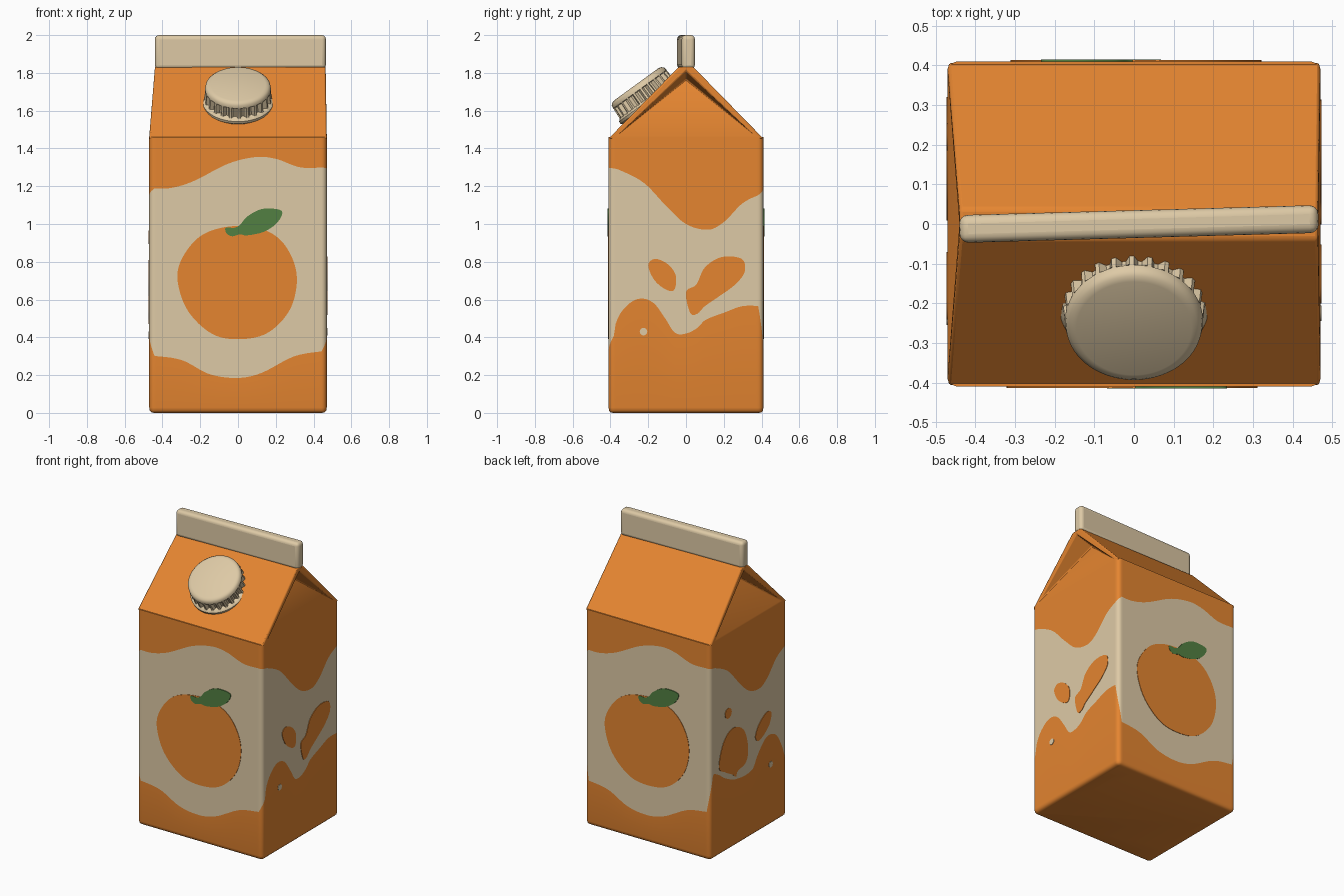
import bpy, bmesh, math
from mathutils import Matrix, Vector

if "Cube" in bpy.data.objects:
    bpy.data.objects.remove(bpy.data.objects["Cube"])

W, D, H, R = 0.47, 0.41, 1.46, 0.028      # half width, half depth, wall height, corner radius


def material(name, rgb):
    m = bpy.data.materials.new(name)
    m.diffuse_color = (*rgb, 1)
    m.use_nodes = True
    m.node_tree.nodes["Principled BSDF"].inputs["Base Color"].default_value = m.diffuse_color
    return m


ORANGE = material("orange", (0.78, 0.235, 0.030))
CREAM = material("cream", (0.73, 0.59, 0.38))
GREEN = material("leaf green", (0.085, 0.216, 0.055))


def finish(name, bm, mats, smooth=35, bevel=0, segs=2):
    bmesh.ops.recalc_face_normals(bm, faces=bm.faces)
    me = bpy.data.meshes.new(name)
    bm.to_mesh(me)
    bm.free()
    ob = bpy.data.objects.new(name, me)
    bpy.context.collection.objects.link(ob)
    for m in mats:
        me.materials.append(m)
    bpy.ops.object.select_all(action='DESELECT')
    bpy.context.view_layer.objects.active = ob
    ob.select_set(True)
    if bevel:
        b = ob.modifiers.new("bevel", 'BEVEL')
        b.width, b.segments, b.limit_method = bevel, segs, 'ANGLE'
        b.angle_limit = math.radians(25)
    bpy.ops.object.shade_smooth_by_angle(angle=math.radians(smooth))
    return ob


def curve(keys, u):
    """Smooth height through (u, z) keys."""
    u = min(max(u, keys[0][0]), keys[-1][0])
    n = len(keys)
    i = next(k for k in range(n - 1) if u <= keys[k + 1][0])

    def slope(k):
        a, b = keys[max(k - 1, 0)], keys[min(k + 1, n - 1)]
        return (b[1] - a[1]) / (b[0] - a[0])
    (u0, z0), (u1, z1) = keys[i], keys[i + 1]
    h = u1 - u0
    t = (u - u0) / h
    return (z0 * (1 + 2 * t) * (1 - t) ** 2 + slope(i) * h * t * (1 - t) ** 2
            + z1 * t * t * (3 - 2 * t) + slope(i + 1) * h * t * t * (t - 1))


# wavy edges of the cream band: (lower, upper) per wall
face_low = [(-.47, .305), (-.3, .28), (-.15, .205), (0, .185), (.12, .21), (.3, .30), (.47, .33)]
face_up = [(-.47, 1.19), (-.36, 1.19), (-.24, 1.225), (-.05, 1.32), (.1, 1.355), (.2, 1.345),
           (.33, 1.30), (.47, 1.30)]
side_up = [(-.41, 1.30), (-.35, 1.285), (-.22, 1.215), (-.1, 1.09), (0, 1.0), (.12, .97),
           (.2, 1.01), (.3, 1.11), (.41, 1.165)]
right_low = [(-.41, .33), (-.39, .36), (-.37, .48), (-.31, .57), (-.24, .605), (-.17, .58), (-.11, .50),
             (-.06, .425), (0, .42), (.06, .45), (.1, .49), (.2, .53), (.3, .565), (.41, .565)]
left_low = [(-.41, .36), (-.39, .55), (-.34, .56), (-.25, .50), (-.13, .45), (.04, .45),
            (.1, .53), (.19, .61), (.29, .59), (.36, .48), (.41, .33)]

# wall frames: half length, distance, turn about z
WALLS = {"front": (W, D, 0), "right": (D, W, 90), "back": (W, D, 180), "left": (D, W, 270)}
BANDS = {"front": (face_low, face_up), "right": (right_low, side_up),
         "back": (face_low, face_up), "left": (left_low, side_up)}


def on_wall(wall, u, out, z):
    _, dist, deg = WALLS[wall]
    return Matrix.Rotation(math.radians(deg), 3, 'Z') @ Vector((u, -(dist + out), z))


# --- carton body: columns round a rounded rectangle, cut along the band edges
columns = []                              # (corner or wall point, outward normal, low, high)
names = list(WALLS)
for k, wall in enumerate(names):
    half, dist, deg = WALLS[wall]
    rot = Matrix.Rotation(math.radians(deg), 3, 'Z')
    low, up = BANDS[wall]
    e = half - R
    for i in range(81):
        u = -e + 2 * e * i / 80
        columns.append((rot @ Vector((u, -dist + R, 0)), rot @ Vector((0, -1, 0)),
                        curve(low, u), curve(up, u)))
    nxt = names[(k + 1) % 4]
    en = WALLS[nxt][0] - R
    nl, nu = (curve(c, -en) for c in BANDS[nxt])
    for i in range(1, 5):
        a = math.pi / 2 * i / 5
        t = i / 5
        columns.append((rot @ Vector((e, -dist + R, 0)), rot @ Vector((math.sin(a), -math.cos(a), 0)),
                        curve(low, e) * (1 - t) + nl * t, curve(up, e) * (1 - t) + nu * t))
bm = bmesh.new()
rings = []
for lvl, (rad, z) in enumerate([(.003, 0), (.016, .003), (.025, .012), (R, .028), (R, 'low'), (R, 'up'), (R, H)]):
    rings.append([bm.verts.new((p + n * rad) + Vector((0, 0, lo if z == 'low' else hi if z == 'up' else z)))
                  for p, n, lo, hi in columns])
for j in range(len(rings) - 1):
    for i in range(len(columns)):
        i2 = (i + 1) % len(columns)
        f = bm.faces.new((rings[j][i], rings[j][i2], rings[j + 1][i2], rings[j + 1][i]))
        f.material_index = 1 if j == 4 else 0
bm.faces.new(rings[0][::-1])
bm.faces.new(rings[-1])
finish("carton_body", bm, [ORANGE, CREAM])

# --- gable roof with folded-in triangular ends
bm = bmesh.new()
ends = []
for s, xr in ((-1, -0.44), (1, 0.464)):
    v = lambda x, y, z: bm.verts.new((x, y, z))
    a0, a1 = v(s * W, -D, 1.452), v(s * W, D, 1.452)
    r0, r1 = v(xr, -.038, 1.832), v(xr, .038, 1.832)
    b0, b1 = v(s * W, -.365, 1.468), v(s * W, .365, 1.468)
    q, p = v(xr, 0, 1.808), v(xr - s * .13, 0, 1.77)
    for f in ((a0, r0, q, b0), (r0, r1, q), (r1, a1, b1, q), (a1, a0, b0, b1),
              (b0, q, p), (q, b1, p), (b0, p, b1)):
        bm.faces.new(f)
    ends.append((a0, r0, r1, a1))
for i in range(4):
    bm.faces.new((ends[0][i], ends[0][(i + 1) % 4], ends[1][(i + 1) % 4], ends[1][i]))
finish("gable_roof", bm, [ORANGE], bevel=.008)

# --- top sealing fin, turned very slightly
bm = bmesh.new()
bmesh.ops.create_cube(bm, size=1, matrix=Matrix.Translation((.0125, 0, 1.91))
                      @ Matrix.Rotation(math.radians(1.6), 4, 'Z') @ Matrix.Diagonal((.905, .07, .18, 1)))
finish("top_fin", bm, [CREAM], bevel=.022, segs=4)

# --- ribbed screw cap: turned profile with grooves on the middle rings
bm = bmesh.new()
N = 96
profile = [(.17, -.20, 0), (.183, -.125, 0), (.190, -.118, 0), (.190, -.104, 0), (.180, -.096, 0),
           (.178, -.092, 1), (.174, -.034, 1), (.174, -.030, 0), (.171, -.012, 0), (.160, -.002, 0), (.145, .002, 0)]
rings = []
for r, z, groove in profile:
    ring = []
    for i in range(N):
        rr = r - (.018 if groove and i % 4 >= 2 else 0)
        a = 2 * math.pi * i / N
        ring.append(bm.verts.new((rr * math.cos(a), rr * math.sin(a), z)))
    rings.append(ring)
for lo, hi in zip(rings, rings[1:]):
    for i in range(N):
        bm.faces.new((lo[i], lo[(i + 1) % N], hi[(i + 1) % N], hi[i]))
bm.faces.new(rings[0][::-1])
bm.faces.new(rings[-1])
bm.transform(Matrix.Translation((0, -.262, 1.738)) @ Matrix.Rotation(math.radians(36), 4, 'X'))
finish("screw_cap", bm, [CREAM], smooth=40)


# --- printed shapes as thin plates with smooth outlines
def plate(name, wall, keys, mat, out=.003):
    n = len(keys)
    pts = []
    for i in range(n):
        p0, p1, p2, p3 = (Vector(keys[(i + k) % n]) for k in (-1, 0, 1, 2))
        for j in range(8):
            t = j / 8
            pts.append(.5 * (2 * p1 + (p2 - p0) * t + (2 * p0 - 5 * p1 + 4 * p2 - p3) * t * t
                             + (3 * p1 - p0 - 3 * p2 + p3) * t ** 3))
    bm = bmesh.new()
    lo, hi = ([bm.verts.new(on_wall(wall, p.x, o, p.y)) for p in pts] for o in (-.002, out))
    for i in range(len(pts)):
        k = (i + 1) % len(pts)
        bm.faces.new((lo[i], lo[k], hi[k], hi[i]))
    bm.faces.new(hi)
    bm.faces.new(lo[::-1])
    finish(name, bm, [mat])


def dot(u, z, r):
    return [(u + r * math.cos(a * math.pi / 4), z + r * math.sin(a * math.pi / 4)) for a in range(8)]


fruit = [(-.32, .70), (-.295, .82), (-.2, .935), (-.06, .985), (.1, .98), (.22, .92), (.295, .80),
         (.31, .67), (.265, .53), (.15, .42), (0, .39), (-.14, .42), (-.265, .54)]
leaf = [(-.065, .98), (-.02, .98), (.01, .995), (.05, 1.04), (.13, 1.08), (.23, 1.07), (.21, 1.01),
        (.14, .96), (.05, .94), (.01, .945), (-.03, .935), (-.06, .95)]
for wall in ("front", "back"):
    plate(wall + "_orange_fruit", wall, fruit, ORANGE)
    plate(wall + "_leaf", wall, leaf, GREEN, .005)

plate("right_long_drop", "right", [(.0, .64), (.055, .68), (.1, .77), (.19, .825), (.295, .815), (.31, .745),
                                   (.255, .675), (.165, .61), (.1, .565), (.06, .525), (.022, .53)], ORANGE)
plate("right_round_drop", "right", [(-.2, .78), (-.165, .815), (-.1, .79), (-.055, .73), (-.06, .655),
                                    (-.1, .65), (-.165, .70)], ORANGE)
plate("right_bubble", "right", dot(-.225, .43, .02), CREAM)
plate("left_big_drop", "left", [(-.32, .60), (-.27, .75), (-.17, .81), (-.06, .76), (-.01, .63), (-.03, .53),
                                (-.12, .50), (-.14, .47), (-.18, .50), (-.25, .54)], ORANGE)
plate("left_long_drop", "left", [(.07, .66), (.11, .73), (.19, .78), (.24, .76), (.22, .69), (.16, .64),
                                 (.10, .62)], ORANGE)
plate("left_small_drop", "left", dot(-.22, .93, .035), ORANGE)
plate("left_bubble", "left", dot(.235, .41, .02), CREAM)
